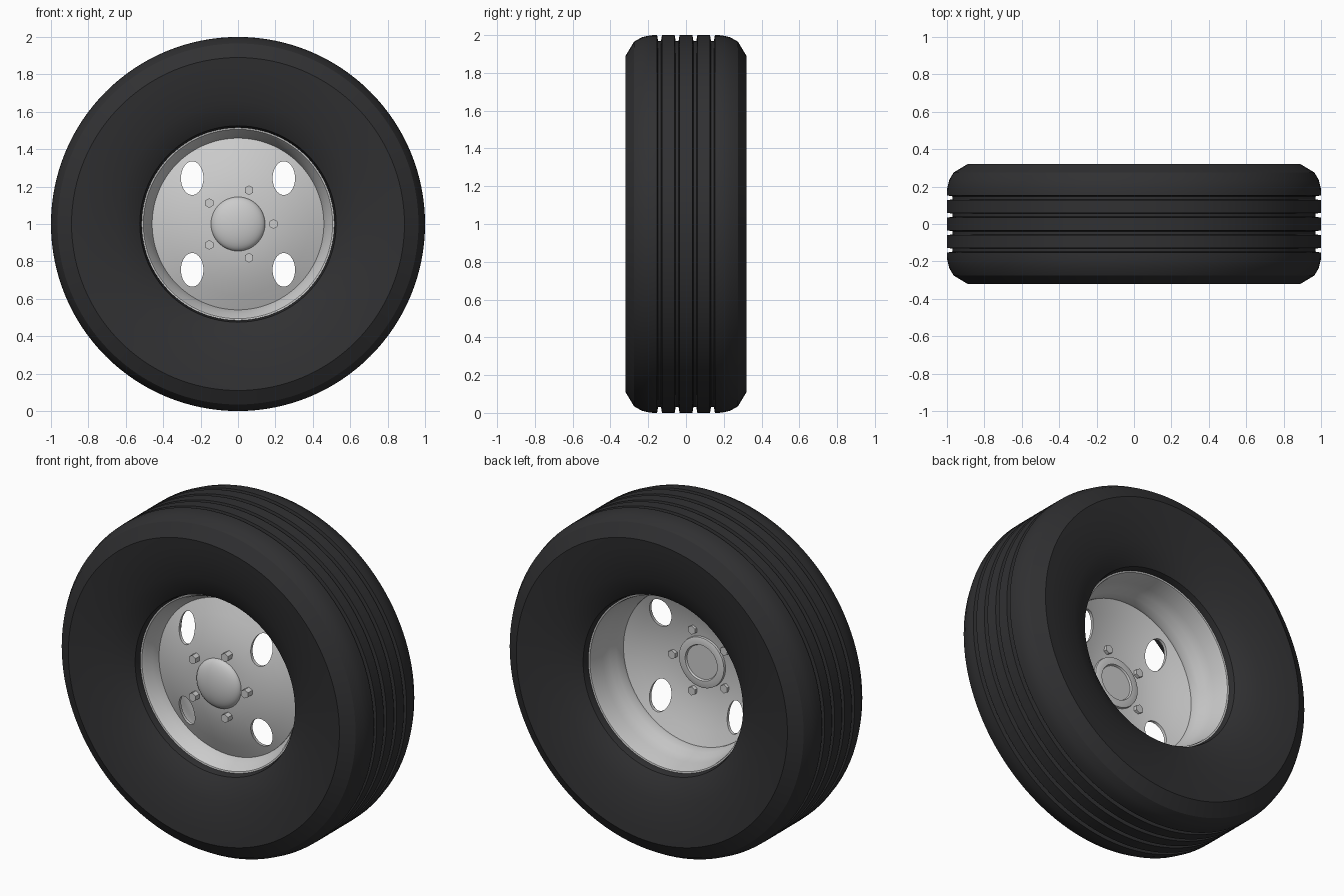
import bpy, bmesh, math
from mathutils import Matrix

if "Cube" in bpy.data.objects:
    bpy.data.objects.remove(bpy.data.objects["Cube"])

SEGS = 128
CENTRE = Matrix.Translation((0, 0, 1))


def finish(name, bm, angle=28):
    bmesh.ops.recalc_face_normals(bm, faces=bm.faces[:])
    mesh = bpy.data.meshes.new(name)
    bm.to_mesh(mesh)
    bm.free()
    obj = bpy.data.objects.new(name, mesh)
    bpy.context.collection.objects.link(obj)
    smooth(obj, angle)
    return obj


def smooth(obj, angle):
    bpy.ops.object.select_all(action='DESELECT')
    obj.select_set(True)
    bpy.context.view_layer.objects.active = obj
    bpy.ops.object.shade_smooth_by_angle(angle=math.radians(angle))


def revolve(name, profile, closed=True, angle=28):
    """Spin a (y, radius) profile about the axle."""
    bm = bmesh.new()
    rings = []
    for y, r in profile:
        if r == 0:
            rings.append([bm.verts.new((0, y, 1))] * SEGS)
        else:
            rings.append([bm.verts.new((r * math.cos(a), y, 1 + r * math.sin(a)))
                          for a in (2 * math.pi * i / SEGS for i in range(SEGS))])
    pairs = list(zip(rings, rings[1:]))
    if closed:
        pairs.append((rings[-1], rings[0]))
    for a, b in pairs:
        for i in range(SEGS):
            j = (i + 1) % SEGS
            quad = list(dict.fromkeys((a[i], a[j], b[j], b[i])))
            if len(quad) > 2:
                bm.faces.new(quad)
    return finish(name, bm, angle)


def prism(name, sides, radius, y0, y1, x, z, scale=(1, 1), turn=0.0):
    """Prism along y, centred at x, z."""
    bm = bmesh.new()
    m = (Matrix.Translation((x, (y0 + y1) / 2, z))
         @ Matrix.Diagonal((scale[0], 1, scale[1], 1))
         @ Matrix.Rotation(math.pi / 2, 4, 'X') @ Matrix.Rotation(turn, 4, 'Z'))
    bmesh.ops.create_cone(bm, cap_ends=True, segments=sides, radius1=radius,
                          radius2=radius, depth=y1 - y0, matrix=m)
    return finish(name, bm)


# Tyre: half profile from the bead to the tread centre, then mirrored
half = [(-0.17, 0.515), (-0.215, 0.525), (-0.245, 0.57), (-0.275, 0.65),
        (-0.3, 0.75), (-0.313, 0.83), (-0.32, 0.89), (-0.275, 0.965),
        (-0.235, 0.988), (-0.19, 0.999)]
for g in (-0.14, -0.047):
    half += [(g - 0.013, 1.0), (g - 0.008, 0.97), (g + 0.008, 0.97), (g + 0.013, 1.0)]
tyre = revolve("tyre", half + [(-y, r) for y, r in reversed(half)])
rubber = bpy.data.materials.new("rubber")
rubber.diffuse_color = (0.03, 0.03, 0.032, 1)
rubber.use_nodes = True
rubber.node_tree.nodes["Principled BSDF"].inputs["Base Color"].default_value = rubber.diffuse_color
tyre.data.materials.append(rubber)

# Rim barrel
inner = [(-0.18, 0.515), (-0.178, 0.506), (-0.165, 0.497), (-0.12, 0.48), (-0.08, 0.458),
         (-0.05, 0.457), (-0.01, 0.465), (0.03, 0.48), (0.08, 0.492), (0.165, 0.502),
         (0.178, 0.506), (0.18, 0.515)]
revolve("rim_barrel", inner + [(0.16, 0.516), (0.03, 0.495), (-0.03, 0.472),
                               (-0.09, 0.475), (-0.16, 0.514)])

# Dished wheel disc with four oval openings
face = [(-0.18, 0), (-0.18, 0.1), (-0.175, 0.17), (-0.162, 0.24), (-0.143, 0.31),
        (-0.118, 0.38), (-0.085, 0.459)]
disc = revolve("wheel_disc", face + [(y + 0.018, r) for y, r in reversed(face)], False)
for sx in (-1, 1):
    for sz in (-1, 1):
        cutter = prism("hole_cutter", 40, 1, -0.4, 0.2, sx * 0.245, 1 + sz * 0.245,
                       (0.06, 0.09))
        cutter.hide_render = True
        mod = disc.modifiers.new("hole", 'BOOLEAN')
        mod.operation = 'DIFFERENCE'
        mod.solver = 'EXACT'
        mod.object = cutter
        bpy.context.view_layer.objects.active = disc
        bpy.ops.object.modifier_apply(modifier=mod.name)
        bpy.data.objects.remove(cutter)
smooth(disc, 28)

# Domed hub cap on the front
dome = [(-0.175 - 0.052 * math.sin(t), 0.145 * math.cos(t))
        for t in (math.pi / 2 * i / 10 for i in range(10))]
revolve("hub_cap", [(-0.17, 0), (-0.17, 0.145)] + dome + [(-0.227, 0)], False, 40)

# Hub ring on the back
revolve("hub_back", [(-0.17, 0), (-0.17, 0.15), (-0.145, 0.147), (-0.142, 0.14),
                     (-0.142, 0.105), (-0.153, 0.1), (-0.153, 0)], False)

# Five hexagonal wheel nuts
for i in range(5):
    a = 2 * math.pi * i / 5
    prism(f"wheel_nut_{i + 1}", 6, 0.026, -0.21, -0.135,
          0.19 * math.cos(a), 1 + 0.19 * math.sin(a))
